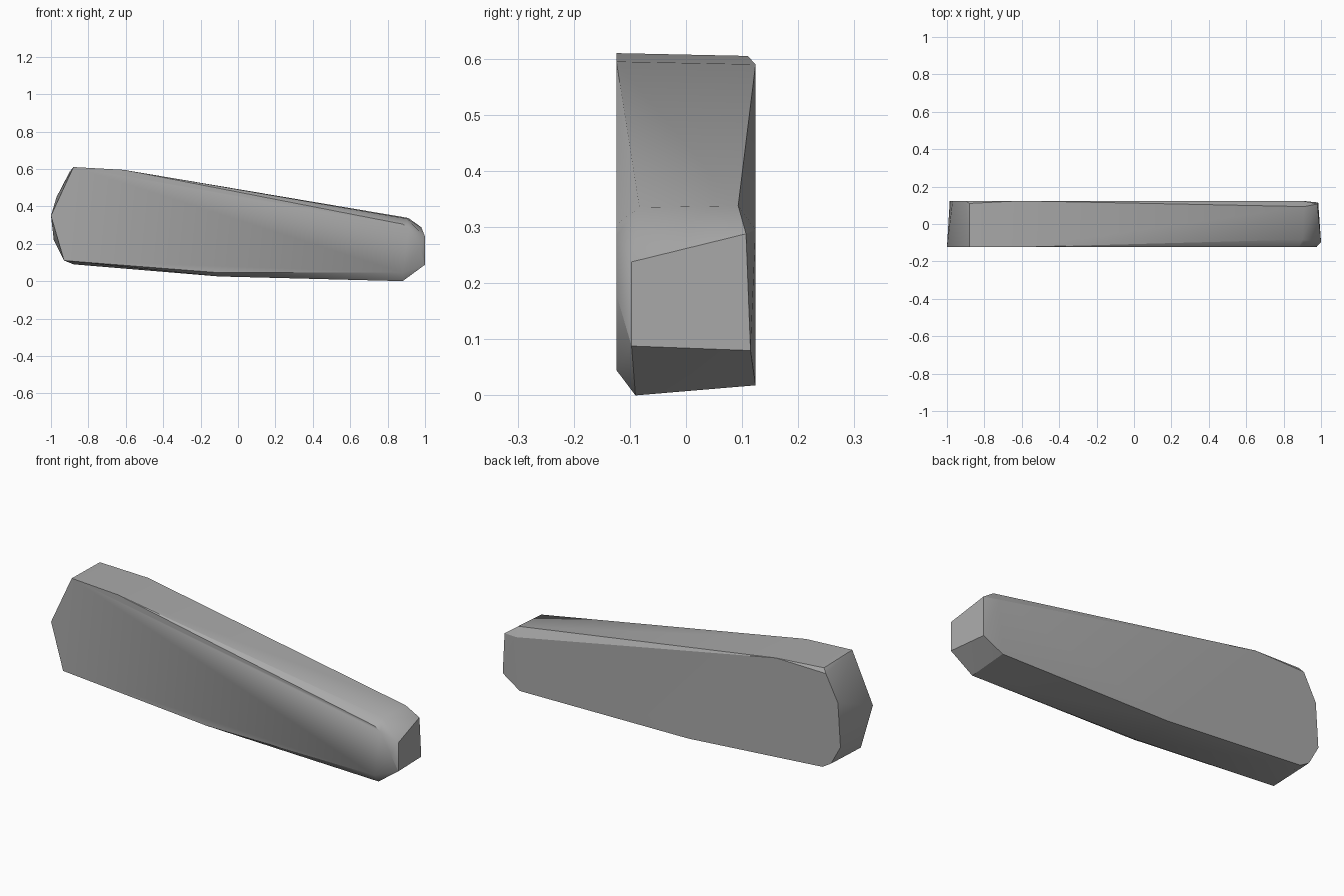
import bpy, bmesh, math

cube = bpy.data.objects.get("Cube")
if cube:
    bpy.data.objects.remove(cube, do_unlink=True)

stone = bpy.data.materials.new("grey stone")
stone.use_nodes = True
colour = (0.4, 0.4, 0.4, 1)
stone.diffuse_color = colour
stone.node_tree.nodes["Principled BSDF"].inputs["Base Color"].default_value = colour

# Broad front and back outlines, as x and z
front = [(-1, .35), (-.88, .61), (-.61, .595), (.88, .305), (.915, .285),
         (.975, .18), (.88, .045), (-.1, .045), (-.93, .11)]
back = [(-.97, .45), (-.9, .585), (-.61, .59), (.9, .295),
        (.88, .018), (-.1, .03), (-.88, .09), (-.93, .12), (-.985, .22)]
# Chipped corners between the two outlines
chips = [(.9, -.083, .335), (1, -.097, .238), (1, -.097, .088), (.88, -.09, 0),
         (-.1, -.09, .025), (.91, .093, .338), (.98, .107, .288),
         (.985, .115, .08), (-.88, .11, .605)]
points = ([(x, -.124, z) for x, z in front]
          + [(x, .124, z) for x, z in back] + chips)

# Wrap the corners in one faceted slab
bm = bmesh.new()
for p in points:
    bm.verts.new(p)
hull = bmesh.ops.convex_hull(bm, input=bm.verts[:])
spare = {g for g in hull["geom_interior"] + hull["geom_unused"]
         if isinstance(g, bmesh.types.BMVert)}
bmesh.ops.delete(bm, geom=list(spare), context="VERTS")
bmesh.ops.dissolve_limit(bm, angle_limit=math.radians(2),
                         verts=bm.verts[:], edges=bm.edges[:])
bmesh.ops.recalc_face_normals(bm, faces=bm.faces[:])
mesh = bpy.data.meshes.new("stone_slab")
bm.to_mesh(mesh)
bm.free()
mesh.materials.append(stone)
slab = bpy.data.objects.new("stone_slab", mesh)
bpy.context.collection.objects.link(slab)

# Soften shallow facets, keep hard edges
bpy.ops.object.select_all(action="DESELECT")
slab.select_set(True)
bpy.context.view_layer.objects.active = slab
bpy.ops.object.shade_smooth_by_angle(angle=math.radians(30))
